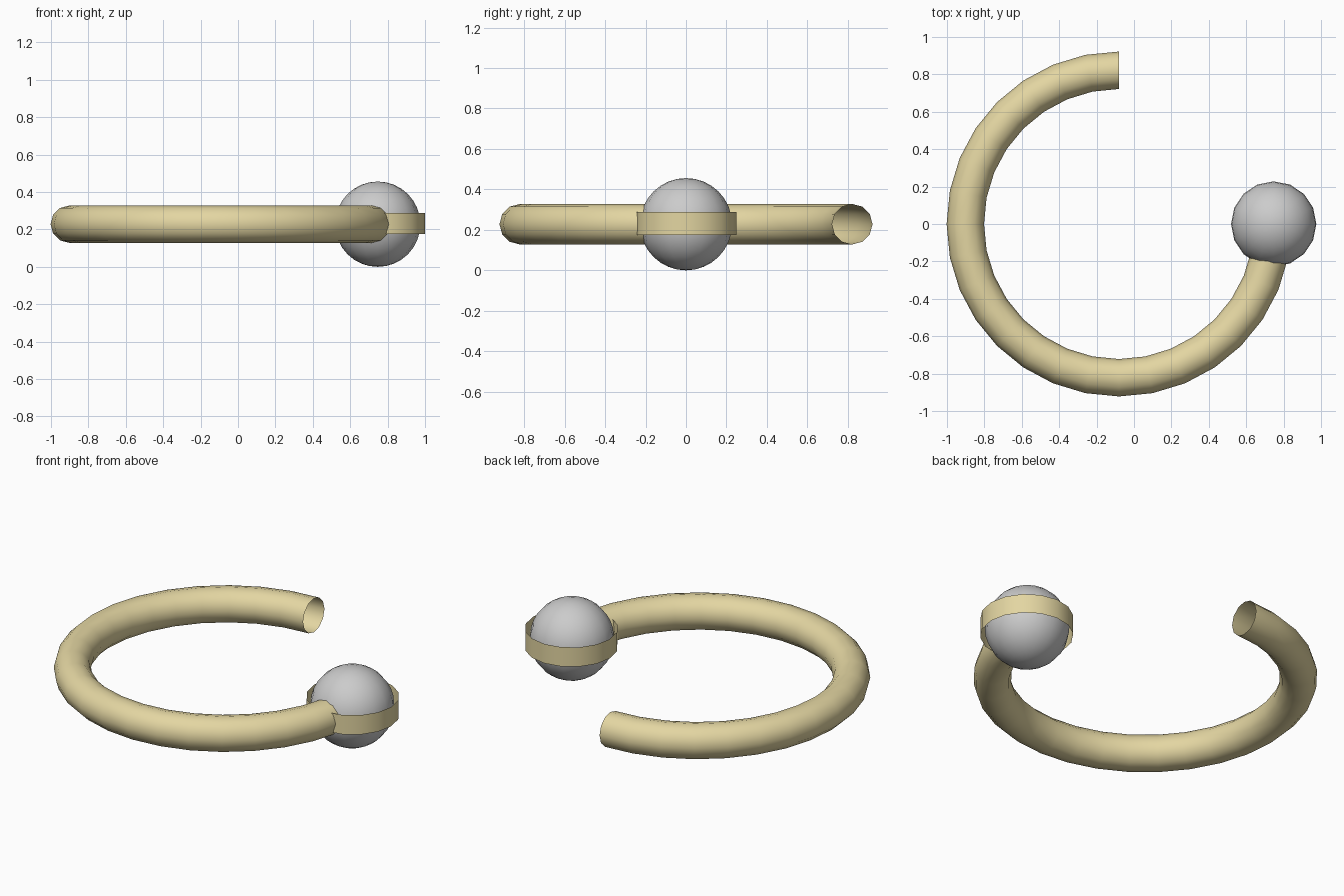
import bpy, bmesh, math
from mathutils import Vector, Matrix

if "Cube" in bpy.data.objects:
    bpy.data.objects.remove(bpy.data.objects["Cube"])

Z = 0.228                      # height of the ring plane
RING = Vector((-0.08, 0, Z))   # centre of the open hoop
BALL = Vector((0.747, 0, Z))   # centre of the bead


def material(name, rgb):
    m = bpy.data.materials.new(name)
    m.diffuse_color = (*rgb, 1)
    m.use_nodes = True
    m.node_tree.nodes["Principled BSDF"].inputs["Base Color"].default_value = m.diffuse_color
    return m


def finish(name, bm, mat=None):
    bmesh.ops.recalc_face_normals(bm, faces=bm.faces)
    me = bpy.data.meshes.new(name)
    bm.to_mesh(me)
    bm.free()
    ob = bpy.data.objects.new(name, me)
    bpy.context.collection.objects.link(ob)
    if mat:
        me.materials.append(mat)
    me.polygons.foreach_set("use_smooth", [True] * len(me.polygons))
    return ob


gold = material("gold", (0.77, 0.67, 0.36))
pearl = material("pearl", (0.87, 0.88, 0.89))

# Hoop: open circular section spun through three quarters of a turn
bm = bmesh.new()
section = Matrix.Translation(RING + Vector((0, 0.822, 0))) @ Matrix.Rotation(math.pi / 2, 4, 'Y')
bmesh.ops.create_circle(bm, segments=12, radius=0.1, matrix=section)
bmesh.ops.spin(bm, geom=bm.verts[:] + bm.edges[:], cent=RING, axis=(0, 0, 1),
               angle=math.radians(270), steps=24)
finish("hoop", bm, gold)

# Bead at the end of the hoop
bm = bmesh.new()
bmesh.ops.create_uvsphere(bm, u_segments=16, v_segments=16, radius=0.228,
                          matrix=Matrix.Translation(BALL))
finish("bead", bm, pearl)

# Thin open band around the bead
bm = bmesh.new()
bmesh.ops.create_cone(bm, cap_ends=False, segments=16, radius1=0.25, radius2=0.25,
                      depth=0.114, matrix=Matrix.Translation(BALL + Vector((0.003, 0, 0.004))))
finish("bead_band", bm, gold)
